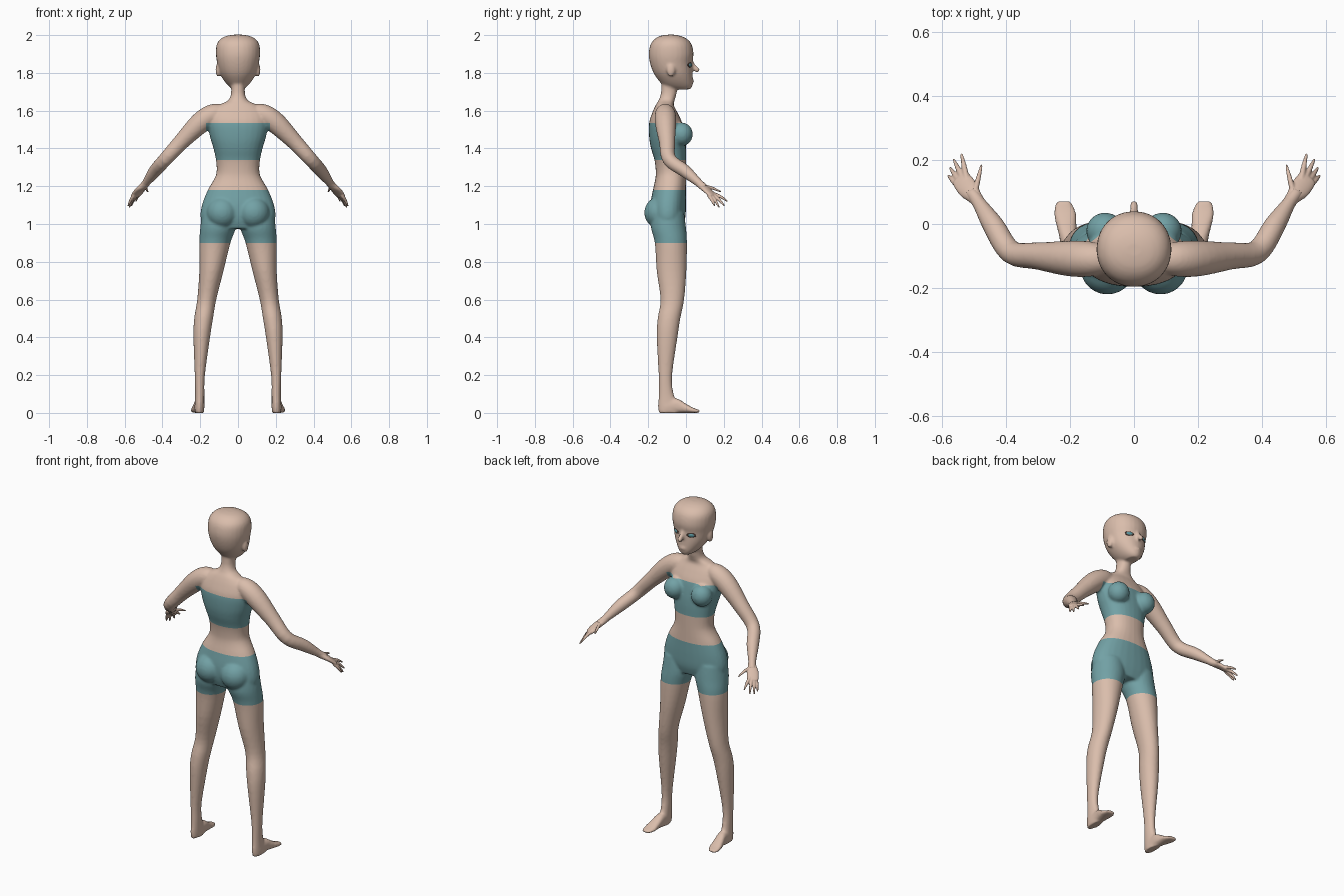
import bpy, bmesh, math
from mathutils import Vector, Matrix

cube = bpy.data.objects.get("Cube")
if cube:
    bpy.data.objects.remove(cube)

X, Y, Z = Vector((1, 0, 0)), Vector((0, 1, 0)), Vector((0, 0, 1))


def material(name, rgb):
    m = bpy.data.materials.new(name)
    m.use_nodes = True
    m.diffuse_color = (*rgb, 1)
    bsdf = m.node_tree.nodes["Principled BSDF"]
    bsdf.inputs["Base Color"].default_value = (*rgb, 1)
    bsdf.inputs["Roughness"].default_value = 0.7
    return m


skin = material("skin", (0.70, 0.51, 0.41))
cloth = material("teal_cloth", (0.17, 0.36, 0.38))
iris = material("teal_eye", (0.10, 0.30, 0.34))
lash = material("dark_lash", (0.08, 0.05, 0.04))


def spline(rows, steps=4):
    """Catmull-Rom interpolation of tuples."""
    out = []
    for i in range(len(rows) - 1):
        p = [rows[max(i - 1, 0)], rows[i], rows[i + 1], rows[min(i + 2, len(rows) - 1)]]
        for k in range(steps):
            t = k / steps
            out.append([b + 0.5 * t * (c - a + t * (2 * a - 5 * b + 4 * c - d + t * (3 * (b - c) + d - a)))
                        for a, b, c, d in zip(*p)])
    out.append(list(rows[-1]))
    return out


def loft(bm, rows, axes=None, power=1.0, n=28):
    """Closed skin over elliptical rings: rows of x, y, z, radius u, radius v."""
    rows = spline(rows)
    pts = [Vector(r[:3]) for r in rows]
    rings = []
    for i, (p, r) in enumerate(zip(pts, rows)):
        if axes:
            u, v = axes
        else:
            t = (pts[min(i + 1, len(pts) - 1)] - pts[max(i - 1, 0)]).normalized()
            u = t.cross(Z).normalized()
            v = t.cross(u)
        ring = []
        for k in range(n):
            a = 2 * math.pi * k / n
            c, s = math.cos(a), math.sin(a)
            c, s = math.copysign(abs(c) ** power, c), math.copysign(abs(s) ** power, s)
            ring.append(bm.verts.new(p + u * c * r[3] + v * s * r[4]))
        rings.append(ring)
    for a, b in zip(rings, rings[1:]):
        for k in range(n):
            bm.faces.new((a[k], a[(k + 1) % n], b[(k + 1) % n], b[k]))
    bm.faces.new(rings[0])
    bm.faces.new(rings[-1])


def stack(bm, rows, side=1, power=1.0):
    """Loft from rows of height, inner x, outer x, back y, front y."""
    loft(bm, [(side * (a + b) / 2, (c + d) / 2, z, (b - a) / 2, (d - c) / 2)
              for z, a, b, c, d in rows], (X, Y), power)


def ball(bm, centre, radii, turn=0):
    m = Matrix.Translation(centre) @ Matrix.Rotation(turn, 4, "Z") @ Matrix.Diagonal((*radii, 1))
    bmesh.ops.create_uvsphere(bm, u_segments=24, v_segments=14, radius=1, matrix=m)


def finish(name, bm, mats, voxel=0, smooth=0):
    """Turn the parts into one object, fused into one skin if voxel is given."""
    bmesh.ops.recalc_face_normals(bm, faces=bm.faces)
    mesh = bpy.data.meshes.new(name)
    bm.to_mesh(mesh)
    bm.free()
    ob = bpy.data.objects.new(name, mesh)
    bpy.context.scene.collection.objects.link(ob)
    if voxel:
        fuse = ob.modifiers.new("fuse", "REMESH")
        fuse.mode = "VOXEL"
        fuse.voxel_size = voxel
        relax = ob.modifiers.new("relax", "SMOOTH")
        relax.factor, relax.iterations = 0.5, smooth
        fused = bpy.data.meshes.new_from_object(ob.evaluated_get(bpy.context.evaluated_depsgraph_get()))
        ob.modifiers.clear()
        ob.data = fused
    ob.data.materials.clear()
    for m in mats:
        ob.data.materials.append(m)
    ob.data.polygons.foreach_set("use_smooth", [True] * len(ob.data.polygons))
    return ob


body = bmesh.new()

# Neck, chest, waist and hips: height, half width, back, front
trunk = [(1.74, .037, -.13, -.045), (1.69, .037, -.133, -.05), (1.655, .052, -.145, -.06),
         (1.63, .10, -.16, -.065), (1.59, .145, -.178, -.045), (1.535, .16, -.195, -.02),
         (1.46, .148, -.195, -.005), (1.40, .13, -.185, 0), (1.34, .117, -.167, 0),
         (1.28, .113, -.16, 0), (1.24, .125, -.162, 0), (1.18, .16, -.175, 0),
         (1.10, .191, -.19, 0), (1.03, .198, -.188, -.004), (.975, .17, -.17, -.02)]
stack(body, [(z, -w, w, b, f) for z, w, b, f in trunk], power=0.9)

# Head
skull = [(1.713, .028, -.07, .022), (1.73, .05, -.115, .034), (1.76, .075, -.145, .036),
         (1.80, .097, -.172, .035), (1.85, .110, -.19, .033), (1.90, .117, -.197, .04),
         (1.95, .113, -.188, .03), (1.98, .092, -.165, .005), (1.996, .06, -.135, -.03),
         (2.002, .025, -.10, -.06)]
stack(body, [(z, -w, w, b, f) for z, w, b, f in skull], power=0.95)
loft(body, [(0, .025, 1.865, .009, .009), (0, .042, 1.835, .011, .012),
            (0, .06, 1.815, .014, .014), (0, .068, 1.808, .008, .008)])
ball(body, (0, .032, 1.757), (.022, .010, .012))

for s in (1, -1):
    ball(body, (s * .106, -.08, 1.815), (.013, .022, .036))
    # Bust and seat
    ball(body, (s * .09, -.022, 1.475), (.06, .058, .062))
    ball(body, (s * .083, -.138, 1.06), (.085, .083, .085))
    # Leg
    stack(body, [(1.06, .015, .19, -.18, -.01), (.98, .012, .20, -.185, 0), (.90, .04, .205, -.165, .005),
                 (.75, .077, .205, -.155, .002), (.60, .115, .216, -.135, -.01),
                 (.50, .132, .232, -.15, -.03), (.40, .148, .236, -.155, -.045),
                 (.20, .175, .229, -.145, -.073), (.10, .178, .227, -.145, -.065),
                 (.04, .178, .229, -.148, -.04), (0, .18, .229, -.146, -.03)], s)
    # Foot
    loft(body, [(s * .204, -.11, .03, .026, .03), (s * .205, -.05, .038, .027, .038),
                (s * .212, 0, .024, .032, .024), (s * .217, .04, .013, .035, .013),
                (s * .22, .072, .008, .022, .008)], (X, Z), 0.8)
    # Arm
    loft(body, [(s * x, y, z, r, r) for x, y, z, r in (
        (.07, -.112, 1.595, .036), (.13, -.11, 1.582, .054), (.20, -.108, 1.535, .056),
        (.30, -.10, 1.435, .043), (.385, -.088, 1.342, .037), (.44, -.005, 1.28, .034),
        (.485, .065, 1.22, .022), (.51, .10, 1.19, .021))])

body_ob = finish("body", body, [skin, cloth], 0.007, 6)

# Cut clean garment edges, then colour the top and the shorts
bm = bmesh.new()
bm.from_mesh(body_ob.data)
for point, normal in ([((0, 0, z), Z) for z in (1.535, 1.34, 1.18, .90)]
                      + [((x, 0, 0), X) for x in (-.17, .17)]):
    bmesh.ops.bisect_plane(bm, geom=bm.verts[:] + bm.edges[:] + bm.faces[:],
                           plane_co=point, plane_no=normal)
for f in bm.faces:
    f.smooth = True
    c = f.calc_center_median()
    top = 1.34 < c.z < 1.535 and abs(c.x) < .17
    shorts = .90 < c.z < 1.18 and abs(c.x) < .27
    f.material_index = int(top or shorts)
bm.to_mesh(body_ob.data)
bm.free()

# Hands: palm, thumb and four fingers
fingers = [((.526, .152, 1.158), (.540, .220, 1.120)), ((.538, .147, 1.152), (.565, .203, 1.096)),
           ((.549, .138, 1.147), (.576, .176, 1.087)), ((.557, .126, 1.143), (.582, .152, 1.095))]
thumb = ((.498, .10, 1.20), (.477, .185, 1.170))
for s, label in ((1, "left"), (-1, "right")):
    bm = bmesh.new()
    loft(bm, [(s * .478, .055, 1.228, .021, .021), (s * .495, .08, 1.205, .022, .019),
              (s * .518, .108, 1.182, .032, .015), (s * .540, .138, 1.153, .031, .012),
              (s * .545, .145, 1.147, .024, .009)])
    for a, b in fingers + [thumb]:
        a, b = Vector(a), Vector(b)
        back = a - (b - a) * 0.25
        path = []
        for p, r in ((back, .009), (a, .0095), (a.lerp(b, .5) + Z * .004, .008), (b, .004)):
            path.append((s * p.x, p.y, p.z, r, r))
        loft(bm, path, n=12)
    finish(label + "_hand", bm, [skin], 0.0035, 3)

# Eyes: dark lash rim behind a coloured eye, set on the curve of the face
for s, label in ((1, "left"), (-1, "right")):
    a = math.radians(27)
    spot = Vector((s * .11 * math.sin(a), -.0785 + .111 * math.cos(a), 1.842))
    for name, mat, size, out in (("lash", lash, (.026, .005, .013), 0), ("eye", iris, (.019, .006, .010), .001)):
        bm = bmesh.new()
        ball(bm, spot + Vector((s * math.sin(a), math.cos(a), 0)) * out, size, -s * a)
        finish(label + "_" + name, bm, [mat])
